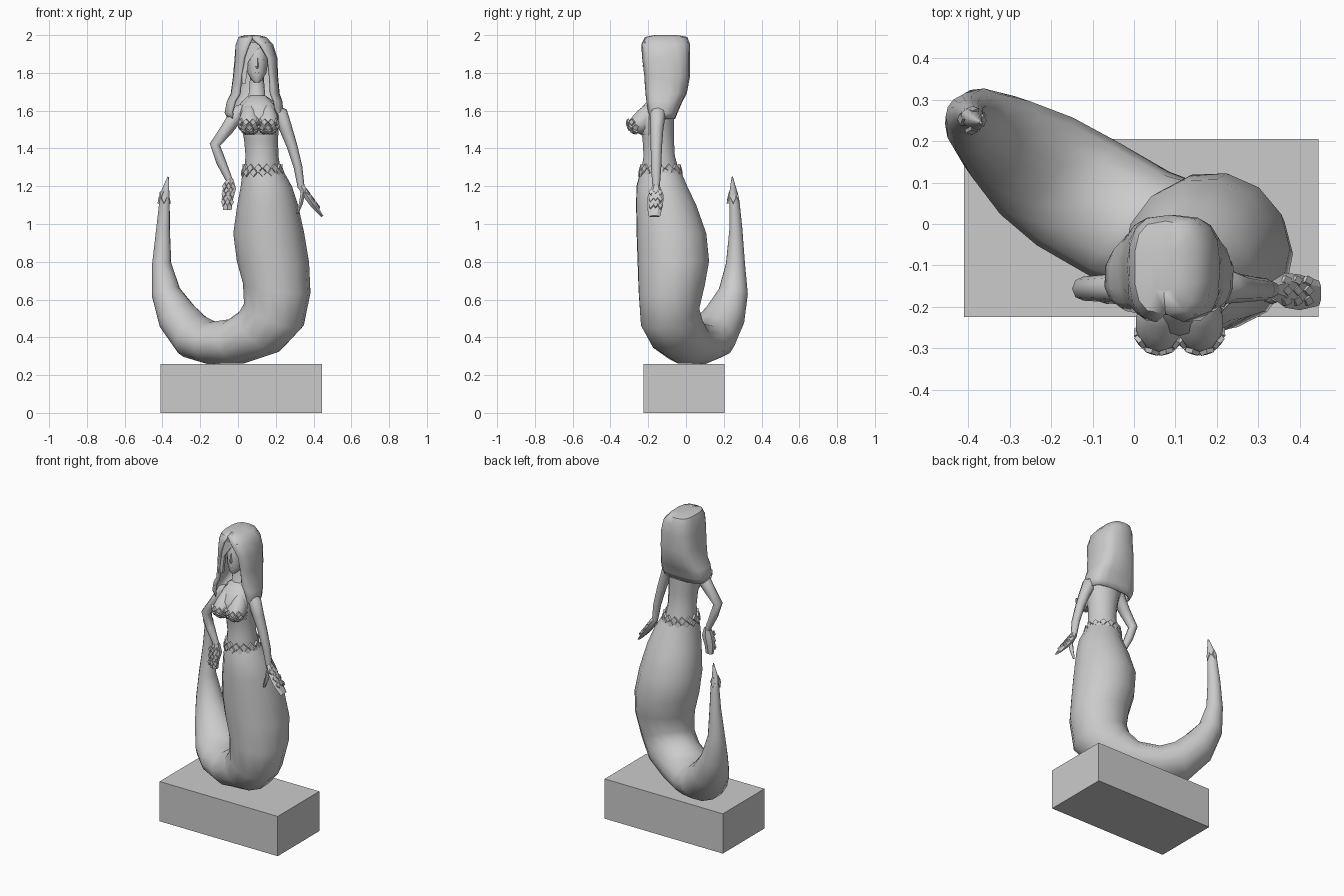
import bpy, bmesh
from math import sin, cos, radians, pi, copysign
from mathutils import Vector as V


def finish(name, bm, angle=40):
    bmesh.ops.recalc_face_normals(bm, faces=bm.faces)
    me = bpy.data.meshes.new(name)
    bm.to_mesh(me)
    bm.free()
    me.shade_smooth()
    me.set_sharp_from_angle(angle=radians(angle))
    ob = bpy.data.objects.new(name, me)
    bpy.context.collection.objects.link(ob)
    return ob


def loft(name, rings, closed=True, caps=(True, True), angle=40):
    """Skin a list of equal-length point rings."""
    bm = bmesh.new()
    vs = [[bm.verts.new(p) for p in r] for r in rings]
    n = len(vs[0])
    for a, b in zip(vs, vs[1:]):
        for i in range(n if closed else n - 1):
            j = (i + 1) % n
            bm.faces.new((a[i], a[j], b[j], b[i]))
    if caps[0]:
        bm.faces.new(vs[0])
    if caps[1]:
        bm.faces.new(vs[-1])
    return finish(name, bm, angle)


def ellipse(c, a, b, n):
    return [V(c) + a * cos(2 * pi * i / n) + b * sin(2 * pi * i / n) for i in range(n)]


def stack(name, rows, n=14):
    """Horizontal ellipses: z, cx, cy, rx, ry."""
    return loft(name, [ellipse((x, y, z), V((rx, 0, 0)), V((0, ry, 0)), n)
                       for z, x, y, rx, ry in rows], angle=50)


def limb(name, rows, n=8, angle=60):
    """Tube along a path in the xz plane: x, y, z, depth radius, width radius."""
    pts = [V(r[:3]) for r in rows]
    rings = []
    for i, r in enumerate(rows):
        t = (pts[min(i + 1, len(pts) - 1)] - pts[max(i - 1, 0)]).normalized()
        side = t.cross(V((0, 1, 0))).normalized()
        rings.append(ellipse(pts[i], V((0, r[3], 0)), side * r[4], n))
    return loft(name, rings, angle=angle)


def scales(name, items, w, h, lift=0.01):
    """Raised diamond plates at (position, normal)."""
    bm = bmesh.new()
    for p, nrm in items:
        p, nrm = V(p), V(nrm).normalized()
        up = (V((0, 0, 1)) - nrm * nrm.z).normalized()
        side = up.cross(nrm)
        rim = [p + side * w, p + up * h, p - side * w, p - up * h]
        low = [bm.verts.new(q - nrm * 0.005) for q in rim]
        top = [bm.verts.new(p + (q - p) * 0.9 + nrm * lift) for q in rim]
        bm.faces.new(top)
        bm.faces.new(low)
        for i in range(4):
            j = (i + 1) % 4
            bm.faces.new((low[i], low[j], top[j], top[i]))
    return finish(name, bm, 20)


def ball(name, c, s, seg=14, ring=9, droop=0):
    """Ellipsoid; droop stretches the upper half up and back."""
    bm = bmesh.new()
    bmesh.ops.create_uvsphere(bm, u_segments=seg, v_segments=ring, radius=1)
    for v in bm.verts:
        x, y, z = v.co
        k = max(z, 0) * droop
        v.co = V(c) + V((x * s[0], y * s[1] + k * s[1], z * s[2] * (1 + k)))
    return finish(name, bm, 50)


# plinth
bm = bmesh.new()
bmesh.ops.create_cube(bm, size=1)
for v in bm.verts:
    v.co = V((0.0175 + v.co.x * 0.855, -0.01 + v.co.y * 0.43, 0.13 + v.co.z * 0.26))
finish("plinth", bm)

# fish tail: x, y, z, sideways radius, in-plane radius, heading (0 down, 90 along, 180 up)
d, u, up = V((-0.8, 0.6, 0)), V((0.6, 0.8, 0)), V((0, 0, 1))
tail = [(.13, -.135, 1.29, .106, .104, 0), (.15, -.128, 1.2, .138, .134, 0),
        (.157, -.105, 1.1, .163, .16, 0), (.163, -.077, .95, .188, .188, 0),
        (.185, -.067, .8, .194, .19, 2), (.205, -.076, .66, .178, .182, 10),
        (.19, -.085, .52, .158, .175, 25), (.12, -.05, .435, .158, .15, 50),
        (-.01, .0, .378, .158, .122, 80), (-.14, .075, .37, .158, .113, 93),
        (-.235, .14, .405, .146, .12, 112), (-.322, .205, .51, .115, .105, 138),
        (-.382, .25, .64, .082, .074, 160), (-.404, .262, .79, .052, .05, 176),
        (-.397, .264, .97, .034, .038, 182), (-.39, .258, 1.1, .026, .03, 184),
        (-.39, .252, 1.15, .022, .03, 184), (-.37, .245, 1.25, .003, .004, 186)]
loft("fish_tail", [ellipse((x, y, z), u * ru, (d * cos(radians(t)) + up * sin(radians(t))) * rv, 14)
                   for x, y, z, ru, rv, t in tail])
scales("tail_tip_scales", [((-.392, .225, 1.14), (.1, -1, .2)), ((-.366, .25, 1.14), (1, 0, .2)),
                           ((-.39, .275, 1.14), (0, 1, .2)), ((-.416, .253, 1.14), (-1, 0, .2))],
       .016, .035, .004)

# torso, neck and head
stack("torso", [(1.26, .13, -.135, .1, .107), (1.36, .127, -.142, .087, .085),
                (1.45, .122, -.147, .09, .085), (1.53, .115, -.155, .102, .095),
                (1.6, .113, -.145, .118, .083), (1.645, .107, -.135, .09, .062),
                (1.68, .1, -.13, .044, .044), (1.78, .1, -.13, .036, .042)])
stack("chest", [(1.68, .105, -.155, .04, .02), (1.63, .108, -.175, .085, .05),
                (1.58, .11, -.2, .1, .065), (1.53, .112, -.21, .1, .065),
                (1.47, .116, -.195, .08, .045)])
stack("head", [(1.75, .1, -.192, .014, .014), (1.765, .1, -.178, .03, .036),
               (1.8, .1, -.16, .05, .058), (1.86, .1, -.15, .06, .07),
               (1.92, .1, -.145, .06, .07), (1.96, .1, -.135, .045, .055)], 12)
loft("nose", [ellipse((.1, y, z), V((w, 0, 0)), V((0, e, 0)), 5) for z, y, w, e in
              [(1.822, -.21, .01, .01), (1.835, -.214, .011, .017), (1.885, -.213, .006, .007)]])
ball("lips", (.1, -.21, 1.798), (.016, .008, .007), 8, 5)
for s in (-1, 1):
    ball("eye", (.1 + s * .026, -.2, 1.872), (.014, .008, .006), 8, 5)

# bust with scale-covered top
cup = []
for s in (-1, 1):
    c, r = V((.11 + s * .049, -.245, 1.535)), .058
    ball("bust", c, (r, .066, r), droop=.7)
    for row, el in enumerate((-52, -24, 4)):
        for k in range(5 if row % 2 else 4):
            az = radians(-70 + 35 * k + (0 if row % 2 else 17))
            e = radians(el)
            nrm = V((sin(az) * cos(e), -cos(az) * cos(e), sin(e)))
            cup.append((c + V((nrm.x * r, nrm.y * .066, nrm.z * r)), nrm))
scales("bust_scales", cup, .018, .019, .006)

# scale belt around the waist
belt = []
for row, z in enumerate((1.295, 1.272)):
    for k in range(14):
        a = 2 * pi * (k + row / 2) / 14
        r = (.1, .106)[row]
        belt.append(((.13 + r * cos(a), -.135 + 1.03 * r * sin(a), z), (cos(a), sin(a), .1)))
scales("belt_scales", belt, .022, .024, .007)

# arms and hands
limb("bent_arm", [(.05, -.145, 1.61, .04, .035), (.0, -.152, 1.59, .042, .042),
                  (-.06, -.155, 1.5, .034, .034), (-.122, -.156, 1.42, .029, .028),
                  (-.09, -.158, 1.33, .028, .026), (-.045, -.16, 1.23, .019, .018)])
limb("bent_hand", [(-.042, -.16, 1.24, .019, .02), (-.045, -.162, 1.19, .026, .04),
                   (-.057, -.165, 1.13, .024, .034), (-.056, -.165, 1.075, .016, .026)], 6, 30)
limb("straight_arm", [(.17, -.145, 1.61, .04, .035), (.225, -.15, 1.58, .042, .042),
                      (.255, -.155, 1.5, .035, .034), (.287, -.157, 1.41, .03, .028),
                      (.318, -.158, 1.3, .027, .023), (.335, -.158, 1.19, .019, .018)])
limb("straight_hand", [(.333, -.158, 1.2, .02, .02), (.365, -.16, 1.15, .042, .022),
                       (.4, -.165, 1.1, .043, .018), (.447, -.167, 1.04, .03, .007)], 6, 30)
limb("thumb", [(.345, -.175, 1.17, .014, .014), (.333, -.18, 1.11, .014, .012),
               (.315, -.18, 1.055, .007, .006)], 6)
glove = []
for i in range(3):
    for j in (-1, 0, 1):
        glove.append(((.368 + .026 * i, -.161 + .024 * j, 1.168 - .036 * i + .006 * (j == 0)),
                      (.8, .25 * j, .6)))
        glove.append(((-.05 - .003 * i + .022 * j, -.188 + .004 * abs(j), 1.2 - .042 * i),
                      (.3 * j, -1, 0)))
scales("hand_scales", glove, .013, .021, .005)

# long hair: boxy shell with a front opening; z, cx, cy, rx, ry, half opening angle
hair = [(2.0, .072, -.105, .035, .06, 0), (1.99, .076, -.105, .075, .112, 0),
        (1.95, .087, -.108, .1, .13, 10), (1.88, .095, -.11, .113, .132, 26),
        (1.78, .093, -.107, .12, .128, 33), (1.69, .091, -.112, .13, .116, 33),
        (1.65, .088, -.122, .148, .104, 38), (1.59, .085, -.13, .157, .086, 42),
        (1.555, .088, -.132, .143, .074, 46)]
rings = []
for z, cx, cy, rx, ry, o in hair:
    ring = []
    for i in range(15):
        a = radians(o + (360 - 2 * o) * i / 14)
        s, c = sin(a), -cos(a)
        ring.append(V((cx + rx * copysign(abs(s) ** .65, s), cy + ry * copysign(abs(c) ** .7, c), z)))
    rings.append(ring)
ob = loft("hair", rings, closed=False, caps=(True, False), angle=45)
m = ob.modifiers.new("thickness", "SOLIDIFY")
m.thickness, m.offset = .015, -1

# swept fringe crossing the forehead
loft("fringe", [[V((x0, -.215, z)), V((x1, -.22, z)), V((x1, -.2, z)), V((x0, -.19, z))]
                for z, x0, x1 in ((1.96, .05, .15), (1.92, .035, .1), (1.86, .025, .055), (1.74, .02, .04))])
